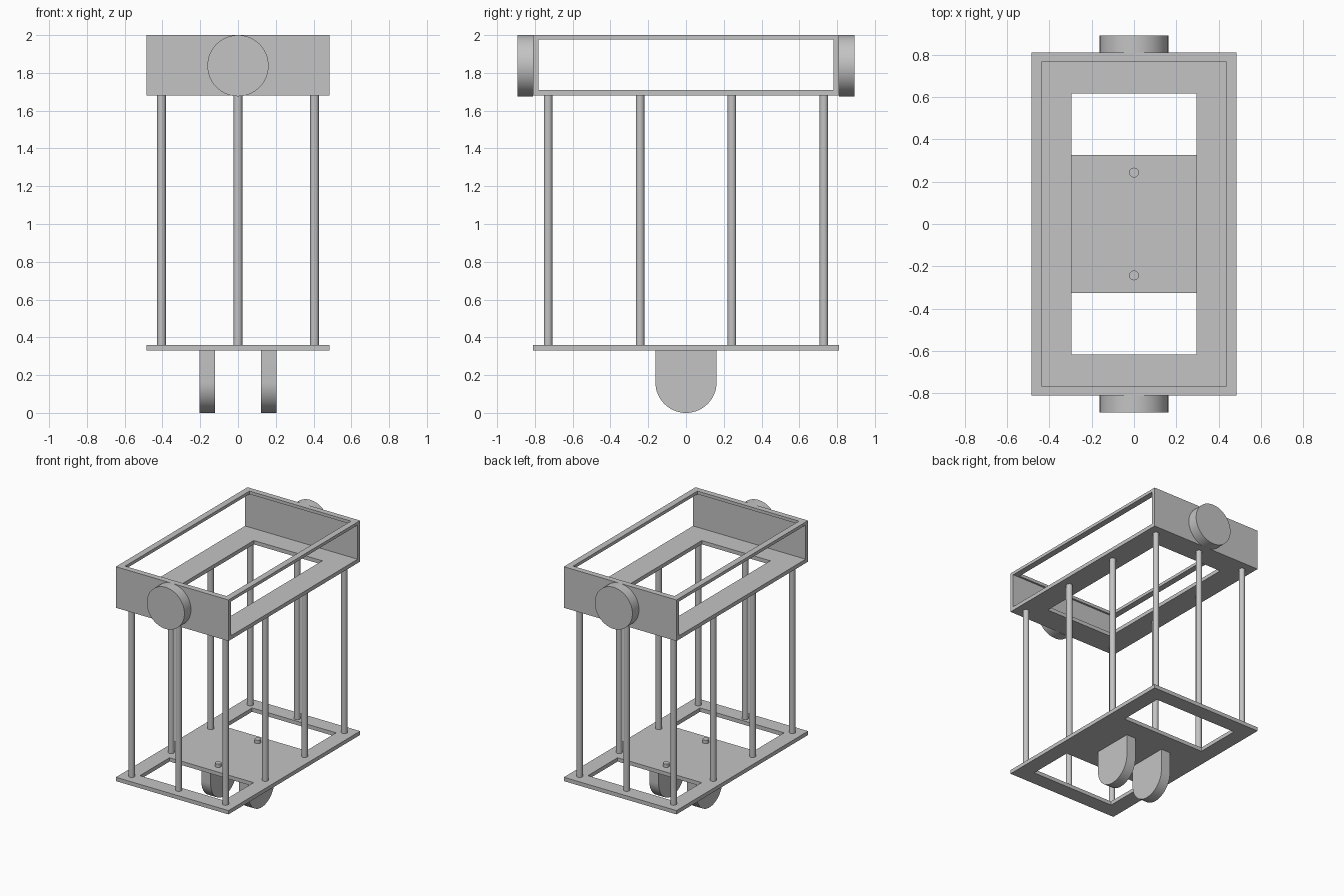
import bpy, bmesh, math
from mathutils import Matrix

cube = bpy.data.objects.get("Cube")
if cube:
    bpy.data.objects.remove(cube, do_unlink=True)

grey = bpy.data.materials.new("plain grey")
grey.use_nodes = True
COLOUR = (0.55, 0.55, 0.55, 1)
grey.diffuse_color = COLOUR
grey.node_tree.nodes["Principled BSDF"].inputs["Base Color"].default_value = COLOUR

W, D = 0.485, 0.81            # half width and half depth of the frame
LOW, DECK = 0.33, 0.36        # lower plate
BOX, SILL, RIM, TOP = 1.68, 1.71, 1.976, 2.0
WALL = 0.03
ROUND = 0.162                 # radius of discs and lugs


def finish(name, bm, smooth=False):
    bmesh.ops.recalc_face_normals(bm, faces=bm.faces)
    mesh = bpy.data.meshes.new(name)
    bm.to_mesh(mesh)
    bm.free()
    mesh.materials.append(grey)
    obj = bpy.data.objects.new(name, mesh)
    bpy.context.collection.objects.link(obj)
    if smooth:
        bpy.ops.object.select_all(action='DESELECT')
        obj.select_set(True)
        bpy.context.view_layer.objects.active = obj
        bpy.ops.object.shade_smooth_by_angle(angle=math.radians(35))
    return obj


def extrude(bm, vector):
    geom = bmesh.ops.extrude_face_region(bm, geom=bm.faces[:])["geom"]
    moved = [g for g in geom if isinstance(g, bmesh.types.BMVert)]
    bmesh.ops.translate(bm, verts=moved, vec=vector)


def plate(name, xs, ys, holes, z0, z1):
    """Flat plate on a grid of cuts, leaving out the listed cells."""
    bm = bmesh.new()
    grid = [[bm.verts.new((x, y, z0)) for y in ys] for x in xs]
    for i in range(len(xs) - 1):
        for j in range(len(ys) - 1):
            if (i, j) not in holes:
                bm.faces.new((grid[i][j], grid[i + 1][j],
                              grid[i + 1][j + 1], grid[i][j + 1]))
    bmesh.ops.delete(bm, geom=[v for v in bm.verts if not v.link_faces], context='VERTS')
    extrude(bm, (0, 0, z1 - z0))
    return finish(name, bm)


def cylinder(name, centre, radius, length, along_y=False, segments=32):
    bm = bmesh.new()
    turn = Matrix.Rotation(math.pi / 2, 4, 'X') if along_y else Matrix()
    bmesh.ops.create_cone(bm, cap_ends=True, segments=segments, radius1=radius,
                          radius2=radius, depth=length,
                          matrix=Matrix.Translation(centre) @ turn)
    return finish(name, bm, True)


# Lower plate with two openings either side of a central bridge
plate("lower_plate", (-W, -0.362, 0.362, W),
      (-D, -0.69, -0.325, 0.325, 0.69, D), {(1, 1), (1, 3)}, LOW, DECK)

# Upper tray: floor, top rim and end walls, open along both sides
plate("tray_floor", (-W, -0.295, 0.295, W), (-D, -0.616, 0.616, D), {(1, 1)}, BOX, SILL)
plate("tray_rim", (-W, -0.437, 0.437, W), (-D, -0.765, 0.765, D), {(1, 1)}, RIM, TOP)
for side, label in ((-1, "front"), (1, "back")):
    ys = sorted((side * D, side * (D - WALL)))
    plate(label + "_wall", (-W, W), ys, set(), SILL, RIM)
    # Round disc on the outside of each end wall
    cylinder(label + "_disc", (0, side * (D + 0.0405), TOP - ROUND),
             ROUND, 0.081, True, 64)

# Posts around the edge, joining the plate to the tray
spots = [(x, y) for x in (-0.405, 0.405) for y in (-0.73, -0.243, 0.243, 0.73)]
spots += [(0, -0.73), (0, 0.73)]
for x, y in spots:
    cylinder("post", (x, y, (DECK + BOX) / 2), 0.023, BOX - DECK)

# Short pegs on the bridge
for y in (-0.243, 0.243):
    cylinder("bridge_peg", (0, y, DECK + 0.013), 0.023, 0.026)

# Round-bottomed lugs under the bridge
for side, label in ((-1, "right"), (1, "left")):
    bm = bmesh.new()
    x = side * 0.163 - 0.04
    arc = [math.pi * (1 + k / 32) for k in range(33)]
    outline = [(ROUND * math.cos(a), ROUND + ROUND * math.sin(a)) for a in arc]
    outline += [(ROUND, LOW), (-ROUND, LOW)]
    bm.faces.new([bm.verts.new((x, y, z)) for y, z in outline])
    extrude(bm, (0.08, 0, 0))
    finish(label + "_lug", bm, True)
